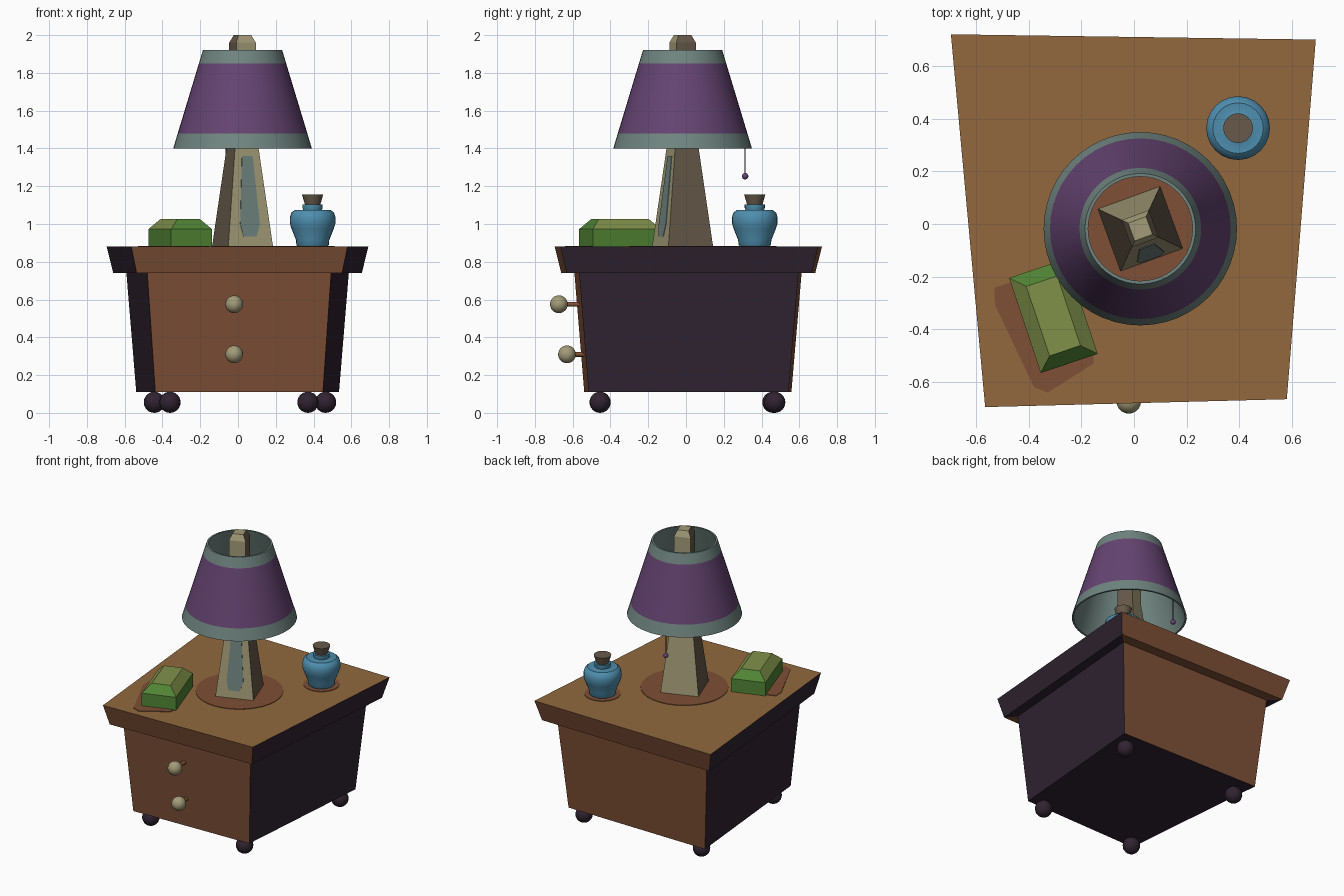
import bpy, bmesh
from math import sin, cos, pi, radians
from mathutils import Vector, Matrix

cube = bpy.data.objects.get("Cube")
if cube:
    bpy.data.objects.remove(cube)


def material(name, hex_code):
    srgb = [int(hex_code[i:i + 2], 16) / 255 for i in (0, 2, 4)]
    rgba = [((c + .055) / 1.055) ** 2.4 for c in srgb] + [1]
    m = bpy.data.materials.new(name)
    m.use_nodes = True
    m.diffuse_color = rgba
    m.node_tree.nodes["Principled BSDF"].inputs["Base Color"].default_value = rgba
    return m


TOP = material("honey wood", "92693D")
WOOD = material("red brown wood", "7E5036")
DARK = material("dark plum wood", "302331")
PURPLE = material("purple cloth", "654472")
GREY = material("grey green trim", "708580")
CREAM = material("cream", "A39B78")
TAUPE = material("taupe", "675A4A")
BLUE = material("blue glass", "4E8EAE")
GREEN = material("green cover", "518434")
OLIVE = material("olive cover", "80914A")


def finish(name, bm, mats, smooth=False):
    bmesh.ops.recalc_face_normals(bm, faces=bm.faces)
    me = bpy.data.meshes.new(name)
    bm.to_mesh(me)
    bm.free()
    for m in mats:
        me.materials.append(m)
    ob = bpy.data.objects.new(name, me)
    bpy.context.collection.objects.link(ob)
    if smooth:
        bpy.ops.object.select_all(action='DESELECT')
        bpy.context.view_layer.objects.active = ob
        ob.select_set(True)
        bpy.ops.object.shade_smooth_by_angle(angle=radians(40))
    return ob


def loft(name, rings, mats, rule=None, smooth=False, caps=True, closed=False):
    """Skin matching rings; rule(normal, level, side) picks each face's material."""
    bm = bmesh.new()
    loops = [[bm.verts.new(p) for p in r] for r in rings]
    n = len(loops[0])
    tags = {}
    for k in range(len(loops) if closed else len(loops) - 1):
        a, b = loops[k], loops[(k + 1) % len(loops)]
        for i in range(n):
            j = (i + 1) % n
            tags[bm.faces.new((a[i], a[j], b[j], b[i]))] = (k, i)
    if caps and not closed:
        tags[bm.faces.new(loops[0][::-1])] = ("bottom", 0)
        tags[bm.faces.new(loops[-1])] = ("top", 0)
    if rule:
        for f, (level, side) in tags.items():
            f.material_index = rule(level, side)
    return finish(name, bm, mats, smooth)


def lathe(name, centre, profile, mats, rule=None, segments=32, **kw):
    x, y = centre
    rings = [[(x + r * cos(2 * pi * i / segments), y + r * sin(2 * pi * i / segments), z)
              for i in range(segments)] for r, z in profile]
    return loft(name, rings, mats, rule, smooth=True, **kw)


def ball(name, centre, radius, mat):
    bm = bmesh.new()
    bmesh.ops.create_uvsphere(bm, u_segments=20, v_segments=12, radius=radius,
                              matrix=Matrix.Translation(centre))
    return finish(name, bm, [mat], True)


def rod(name, start, end, radius, mat):
    a, b = Vector(start), Vector(end)
    d = b - a
    bm = bmesh.new()
    bmesh.ops.create_cone(bm, cap_ends=True, segments=10, radius1=radius, radius2=radius, depth=d.length,
                          matrix=Matrix.Translation((a + b) / 2) @ d.to_track_quat('Z', 'Y').to_matrix().to_4x4())
    return finish(name, bm, [mat], True)


# Cabinet: one crooked outline, scaled at each height; sides are front, right, back, left
outline = [(-.565, -.695), (.58, -.665), (.69, .70), (-.695, .72)]
levels = [(.775, .11), (.85, .74), (.95, .74), (1, .88)]


def cabinet_rule(level, side):
    if level == "top":
        return 2
    return 1 if level == "bottom" else side % 2


loft("cabinet", [[(x * s, y * s, z) for x, y in outline] for s, z in levels],
     [WOOD, DARK, TOP], cabinet_rule)

# Feet
for label, x, y in (("front_right", -.36, -.455), ("front_left", .37, -.455),
                    ("back_right", -.443, .46), ("back_left", .464, .47)):
    ball(label + "_foot", (x, y, .056), .056, DARK)

# Drawer knobs on short stems
for label, y, z in (("upper", -.673, .575), ("lower", -.63, .31)):
    ball(label + "_knob", (-.02, y, z), .047, CREAM)
    rod(label + "_knob_stem", (-.02, y, z), (-.02, y + .14, z), .013, WOOD)

# Dark patches lying on the table top
LAMP, JAR = (.024, -.018), (.395, .364)
lathe("lamp_patch", LAMP, [(.28, .875), (.28, .884)], [WOOD])
lathe("jar_patch", JAR, [(.115, .875), (.115, .884)], [WOOD])
corners = [Vector(p) for p in ((-.555, -.25), (-.36, -.66), (-.13, -.515), (-.31, -.17))]
patch = []
for i, c in enumerate(corners):
    patch += [c.lerp(corners[i - 1], .1), c.lerp(corners[(i + 1) % 4], .14)]
loft("book_patch", [[(p.x, p.y, z) for p in patch] for z in (.875, .884)], [WOOD])


# Turned rectangle helper
def rectangle(centre, hx, hy, angle, z):
    c, s = cos(radians(angle)), sin(radians(angle))
    return [(centre[0] + u * hx * c - v * hy * s, centre[1] + u * hx * s + v * hy * c, z)
            for u, v in ((-1, -1), (1, -1), (1, 1), (-1, 1))]


# Green block with chamfered top; long chamfers and top are olive
def block_rule(level, side):
    return 1 if level == "top" or (level == 1 and side % 2) else 0


loft("green_block", [rectangle((-.306, -.349), hx, hy, 18.5, z) for hx, hy, z in
                     ((.114, .19, .88), (.114, .19, .973), (.062, .139, 1.027))],
     [GREEN, OLIVE], block_rule)

# Lamp post: tapers, then runs straight up to a bevelled tip
post = [(.126, .88), (.055, 1.5), (.055, 1.96), (.036, 2)]
loft("lamp_post", [rectangle(LAMP, h, h, 20, z) for h, z in post], [CREAM, TAUPE],
     lambda level, side: side % 2)

# Inlaid plate on the front of the post
plate_outline = [(-.04, .935), (.035, .935), (.056, 1), (.03, 1.36), (-.03, 1.36), (-.054, 1)]
turn = Matrix.Rotation(radians(20), 3, 'Z')


def plate_ring(offset):
    ring = []
    for u, z in plate_outline:
        h = .126 - (z - .88) * (.126 - .055) / (1.5 - .88)
        ring.append(turn @ Vector((u, -h - offset, z)) + Vector((*LAMP, 0)))
    return ring


loft("post_inlay", [plate_ring(-.003), plate_ring(.003)], [GREY])

# Lamp shade: purple outside between trims, trim colour inside
shade = [(.367, 1.4), (.343, 1.48), (.231, 1.85), (.21, 1.92), (.198, 1.92), (.355, 1.4)]
lathe("lamp_shade", LAMP, shade, [GREY, PURPLE], lambda level, side: int(level == 1),
      segments=48, closed=True)

# Pull cord
cord = (-.062, .313)
rod("pull_cord", (*cord, 1.25), (*cord, 1.46), .003, DARK)
ball("pull_bead", (*cord, 1.253), .017, PURPLE)

# Jar with a rounded shoulder and a flared stopper
jar = [(.078, .88), (.086, .89), (.088, .915), (.112, .975), (.121, 1.005), (.121, 1.035), (.113, 1.06),
       (.096, 1.073), (.06, 1.07), (.05, 1.075), (.053, 1.085), (.053, 1.103)]
lathe("jar", JAR, jar, [BLUE], segments=24)
lathe("jar_stopper", JAR, [(.037, 1.09), (.056, 1.156)], [TAUPE], segments=24)
